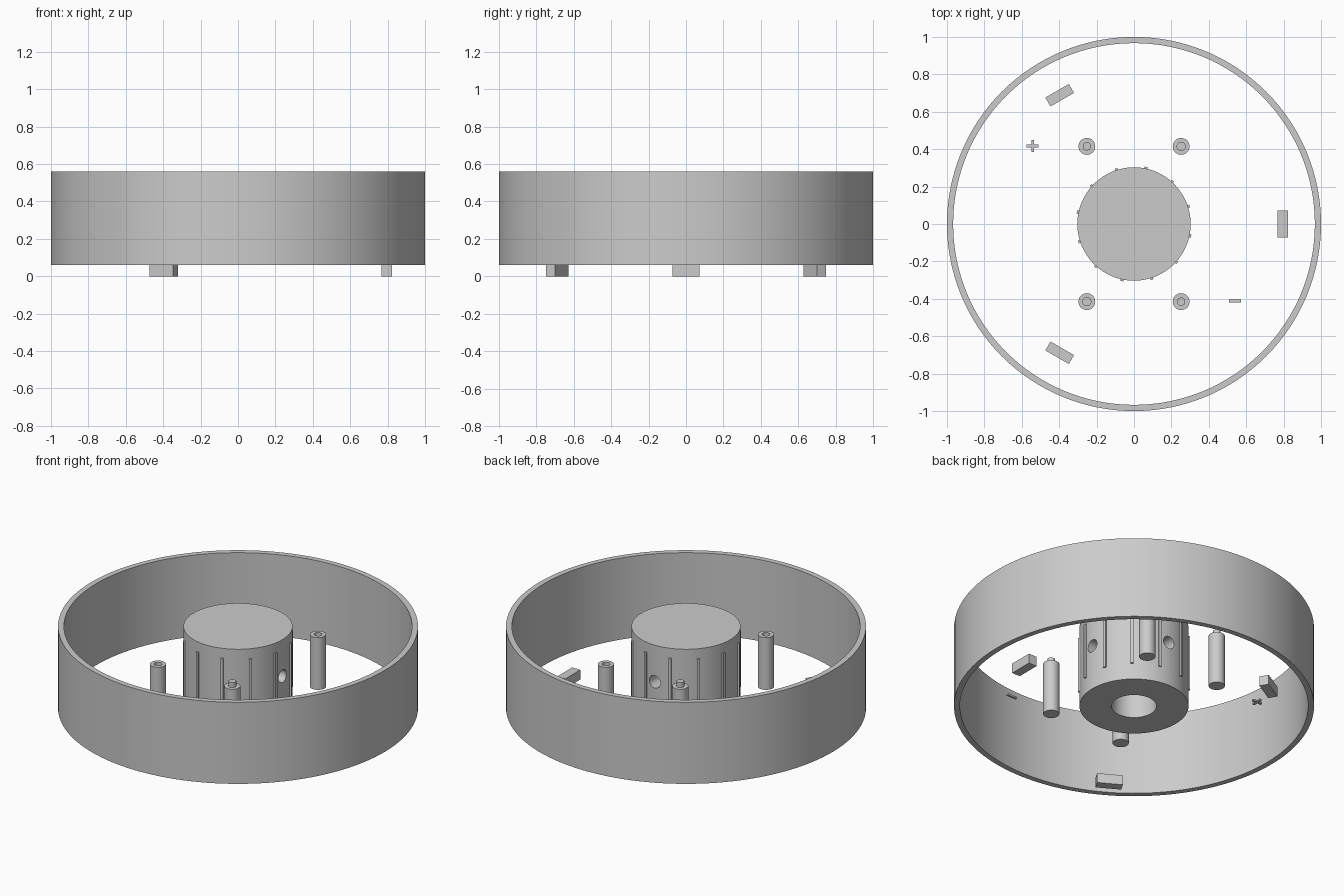
import bpy, bmesh, math
from mathutils import Matrix, Vector

if "Cube" in bpy.data.objects:
    bpy.data.objects.remove(bpy.data.objects["Cube"])

grey = bpy.data.materials.new("plain grey")
grey.diffuse_color = (0.6, 0.6, 0.6, 1)
grey.use_nodes = True
grey.node_tree.nodes["Principled BSDF"].inputs["Base Color"].default_value = grey.diffuse_color


def finish(bm, name, smooth=True):
    bmesh.ops.recalc_face_normals(bm, faces=bm.faces)
    mesh = bpy.data.meshes.new(name)
    bm.to_mesh(mesh)
    bm.free()
    mesh.materials.append(grey)
    ob = bpy.data.objects.new(name, mesh)
    bpy.context.collection.objects.link(ob)
    if smooth:
        shade(ob)
    return ob


def activate(ob):
    bpy.ops.object.select_all(action='DESELECT')
    ob.select_set(True)
    bpy.context.view_layer.objects.active = ob


def shade(ob):
    activate(ob)
    bpy.ops.object.shade_smooth_by_angle(angle=math.radians(30))


def lathe(name, profile, steps, at=(0, 0, 0), closed=False, smooth=True):
    """Spin an (r, z) profile about the z axis."""
    bm = bmesh.new()
    vs = [bm.verts.new((r, 0, z)) for r, z in profile]
    pairs = list(zip(vs, vs[1:])) + ([(vs[-1], vs[0])] if closed else [])
    edges = [bm.edges.new(p) for p in pairs]
    bmesh.ops.spin(bm, geom=vs + edges, cent=(0, 0, 0), axis=(0, 0, 1),
                   angle=2 * math.pi, steps=steps, use_duplicate=False)
    bmesh.ops.remove_doubles(bm, verts=bm.verts, dist=1e-5)
    bmesh.ops.translate(bm, verts=bm.verts, vec=at)
    return finish(bm, name, smooth)


def box(name, size, at, angle=0):
    """Box of a given size, placed and then turned about the world z axis."""
    bm = bmesh.new()
    m = Matrix.Rotation(angle, 4, 'Z') @ Matrix.Translation(at) @ Matrix.Diagonal((*size, 1))
    bmesh.ops.create_cube(bm, size=1, matrix=m)
    return finish(bm, name, False)


# outer wall
lathe("outer_wall", [(1, .06), (1, .56), (.967, .56), (.967, .06)], 128, closed=True)

# central hub with a blind bore underneath
hub = lathe("hub", [(0, .56), (.303, .56), (.303, .06), (.125, .06), (.125, .46), (0, .46)],
            96, smooth=False)

# two screw holes through the hub side into the bore
for deg in (0, 90):
    bm = bmesh.new()
    a = math.radians(deg)
    m = (Matrix.Rotation(a, 4, 'Z') @ Matrix.Translation((.23, 0, .335))
         @ Matrix.Rotation(math.pi / 2, 4, 'Y'))
    bmesh.ops.create_cone(bm, cap_ends=True, segments=32, radius1=.038, radius2=.038,
                          depth=.3, matrix=m)
    cutter = finish(bm, "hole_cutter", False)
    cutter.hide_render = True
    mod = hub.modifiers.new("screw_hole", 'BOOLEAN')
    mod.operation, mod.solver, mod.object = 'DIFFERENCE', 'EXACT', cutter
    activate(hub)
    bpy.ops.object.modifier_apply(modifier=mod.name)
    bpy.data.objects.remove(cutter)
shade(hub)

# grip ribs around the hub
for i in range(12):
    box("hub_rib", (.02, .016, .34), (.302, 0, .33), math.radians(18 + 30 * i))

# feet
for i in range(3):
    box("foot", (.055, .145, .06), (.795, 0, .03), math.radians(120 * i))

# posts: one diagonal pair has pins, the other has sockets
for sx in (-1, 1):
    for sy in (-1, 1):
        if sx != sy:
            tip = [(.022, .42), (.022, .45), (0, .45)]
        else:
            tip = [(.022, .42), (.022, .37), (0, .37)]
        lathe("pin_post" if sx != sy else "socket_post",
              [(0, .1), (.045, .1), (.045, .42)] + tip, 32, (sx * .252, sy * .415, 0))

# small polarity marks: a cross and a bar
bm = bmesh.new()
w, t = .032, .007
outline = [(t, w), (t, t), (w, t), (w, -t), (t, -t), (t, -w),
           (-t, -w), (-t, -t), (-w, -t), (-w, t), (-t, t), (-t, w)]
face = bm.faces.new([bm.verts.new((x - .542, y + .417, .1)) for x, y in outline])
top = bmesh.ops.extrude_face_region(bm, geom=[face], use_keep_orig=True)["geom"]
bmesh.ops.translate(bm, vec=(0, 0, .01),
                    verts=[g for g in top if isinstance(g, bmesh.types.BMVert)])
finish(bm, "cross_mark", False)
box("bar_mark", (.064, .014, .01), (.54, -.412, .105))
